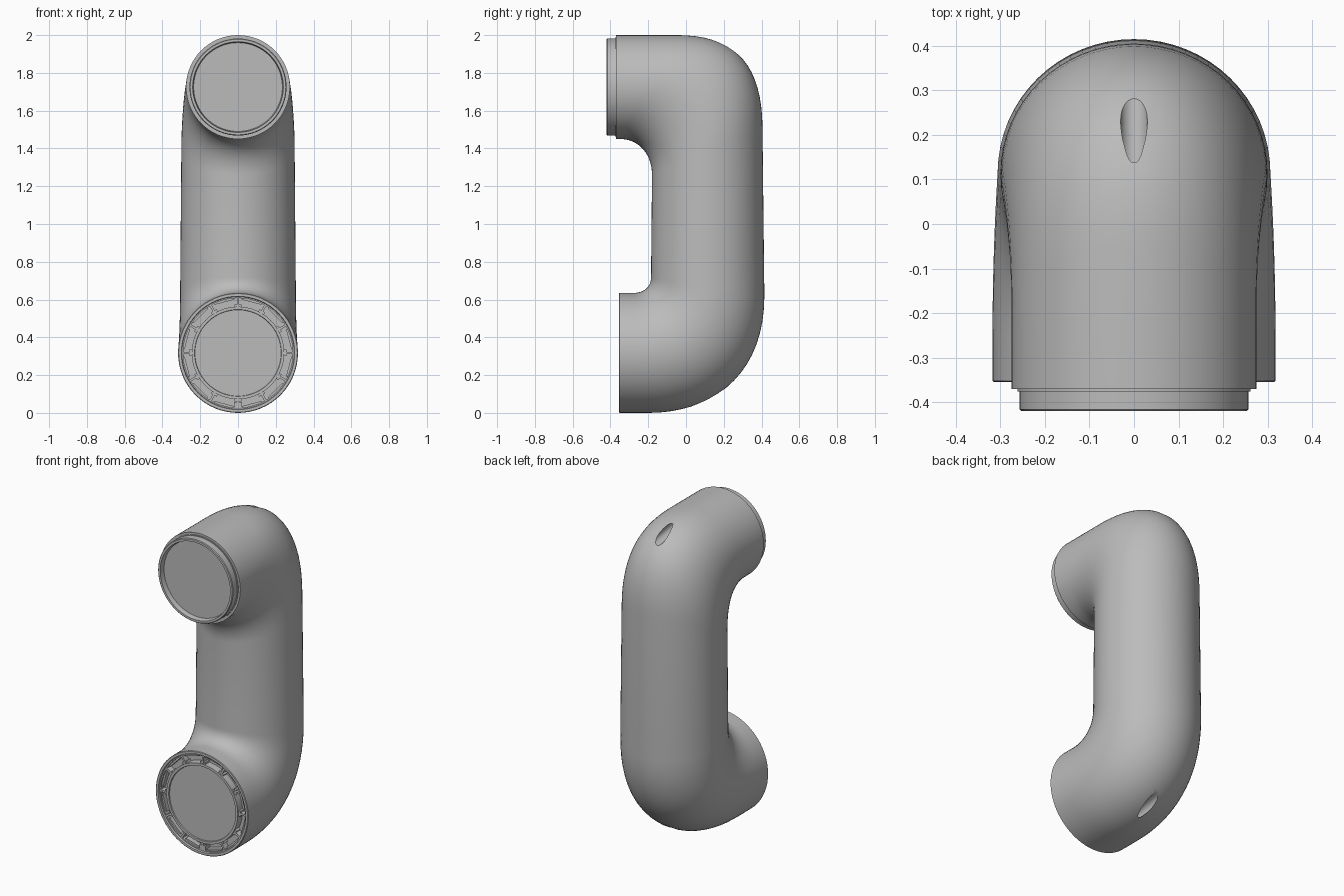
import bpy, bmesh, math
from mathutils import Vector
from mathutils.geometry import interpolate_bezier

SIDES = 64
BEND = 18

if "Cube" in bpy.data.objects:
    bpy.data.objects.remove(bpy.data.objects["Cube"])

grey = bpy.data.materials.new("light grey plastic")
grey.use_nodes = True
colour = (0.5, 0.5, 0.5, 1)
grey.diffuse_color = colour
grey.node_tree.nodes["Principled BSDF"].inputs["Base Color"].default_value = colour


def finish(bm, name):
    bmesh.ops.recalc_face_normals(bm, faces=bm.faces)
    mesh = bpy.data.meshes.new(name)
    bm.to_mesh(mesh)
    bm.free()
    mesh.materials.append(grey)
    obj = bpy.data.objects.new(name, mesh)
    bpy.context.collection.objects.link(obj)
    return obj


def smooth(obj, degrees=35):
    bpy.ops.object.select_all(action="DESELECT")
    obj.select_set(True)
    bpy.context.view_layer.objects.active = obj
    bpy.ops.object.shade_smooth_by_angle(angle=math.radians(degrees))


def bridge(bm, rings):
    for a, b in zip(rings, rings[1:]):
        for i in range(SIDES):
            j = (i + 1) % SIDES
            bm.faces.new((a[i], a[j], b[j], b[i]))


def ring(bm, outer, inner, half_width):
    """Elliptical ring whose long axis joins two (y, z) rail points."""
    mid, half = (outer + inner) / 2, (outer - inner) / 2
    verts = []
    for i in range(SIDES):
        a = math.tau * i / SIDES
        p = mid + half * math.cos(a)
        verts.append(bm.verts.new((half_width * math.sin(a), p.x, p.y)))
    return verts


def rail(start, bend_a, bend_b, end):
    """Straight end, curved bend, straight grip, curved bend, straight end."""
    points = [Vector(start)]
    for bend in (bend_a, bend_b):
        points += [Vector(p[:2]) for p in interpolate_bezier(
            *[Vector((y, z, 0)) for y, z in bend], BEND)]
    return points + [Vector(end)]


def lathe(name, profile, centre_z):
    """Revolve (radius, y) points about a front-to-back axis."""
    bm = bmesh.new()
    rings = []
    for r, y in profile:
        rings.append(ring(bm, Vector((y, centre_z + r)), Vector((y, centre_z - r)), r))
    bridge(bm, rings)
    bm.faces.new(rings[-1])
    obj = finish(bm, name)
    smooth(obj)
    return obj


# Curved tube body, swept between an outer and an inner rail
outer = rail((-0.37, 2), [(-0.05, 2), (0.25, 2), (0.405, 1.86), (0.405, 1.5)],
             [(0.415, 0.62), (0.415, 0.2), (0.14, 0), (-0.2, 0)], (-0.3, 0))
inner = rail((-0.37, 1.45), [(-0.35, 1.45), (-0.25, 1.45), (-0.18, 1.37), (-0.18, 1.26)],
             [(-0.185, 0.72), (-0.185, 0.66), (-0.23, 0.635), (-0.28, 0.635)], (-0.3, 0.635))


def ease(a, b, i):
    t = i / (BEND - 1)
    return a + (b - a) * t * t * (3 - 2 * t)


widths = ([0.275] + [ease(0.275, 0.3, i) for i in range(BEND)]
          + [ease(0.306, 0.3175, i) for i in range(BEND)] + [0.3175])

bm = bmesh.new()
rings = [ring(bm, o, n, w) for o, n, w in zip(outer, inner, widths)]
bridge(bm, rings)
bm.faces.new(rings[0])
bm.faces.new(rings[-1])
body = finish(bm, "tube_body")


# Slanted screw bores in the top and bottom bends
def bore(name, start, end, radius):
    a, b = Vector((0, *start)), Vector((0, *end))
    way = (b - a).normalized()
    a, b = a - way * 0.12, b + way * 0.3
    bm = bmesh.new()
    bmesh.ops.create_cone(bm, cap_ends=True, segments=32, radius1=radius,
                          radius2=radius, depth=(b - a).length)
    cutter = finish(bm, name)
    cutter.rotation_mode = "QUATERNION"
    cutter.rotation_quaternion = way.to_track_quat("Z", "Y")
    cutter.location = (a + b) / 2
    cutter.hide_render = True
    mod = body.modifiers.new(name, "BOOLEAN")
    mod.operation = "DIFFERENCE"
    mod.solver = "EXACT"
    mod.object = cutter
    bpy.context.view_layer.objects.active = body
    bpy.ops.object.modifier_apply(modifier=name)
    bpy.data.objects.remove(cutter)


bore("top_bore", (0.12, 1.948), (0.29, 1.922), 0.03)
bore("bottom_bore", (0.02, 0.066), (0.235, 0.098), 0.03)
smooth(body)

# Upper plug: stepped collar with a recessed disc
lathe("upper_collar", [(0.262, -0.365), (0.262, -0.376), (0.257, -0.376),
                       (0.257, -0.416), (0.253, -0.42), (0.24, -0.42),
                       (0.235, -0.39)], 1.725)

# Lower socket: rim, channel and inner ring around a disc
SOCKET_Z = 0.3175
lathe("lower_socket", [(0.3175, -0.3), (0.3175, -0.352), (0.314, -0.355),
                       (0.3, -0.355), (0.297, -0.345), (0.29, -0.345),
                       (0.29, -0.305), (0.245, -0.305), (0.245, -0.352),
                       (0.23, -0.352), (0.228, -0.345), (0.217, -0.345)], SOCKET_Z)

# Ribs spaced around the socket channel, with a thin ledge between them
bm = bmesh.new()


def block(angle, radius, size, y):
    made = bmesh.ops.create_cube(bm, size=1)["verts"]
    for v in made:
        x, d, r = (c * s for c, s in zip(v.co, size))
        r += radius
        v.co = (x * math.cos(angle) + r * math.sin(angle), y + d,
                SOCKET_Z + r * math.cos(angle) - x * math.sin(angle))


for i in range(12):
    turn = math.tau * i / 12
    block(turn, 0.268, (0.012, 0.04, 0.05), -0.325)
    block(turn, 0.25, (0.035, 0.036, 0.014), -0.325)
    block(turn + math.tau / 24, 0.284, (0.11, 0.03, 0.012), -0.32)
block(math.pi, 0.275, (0.04, 0.042, 0.03), -0.326)
finish(bm, "socket_ribs")
